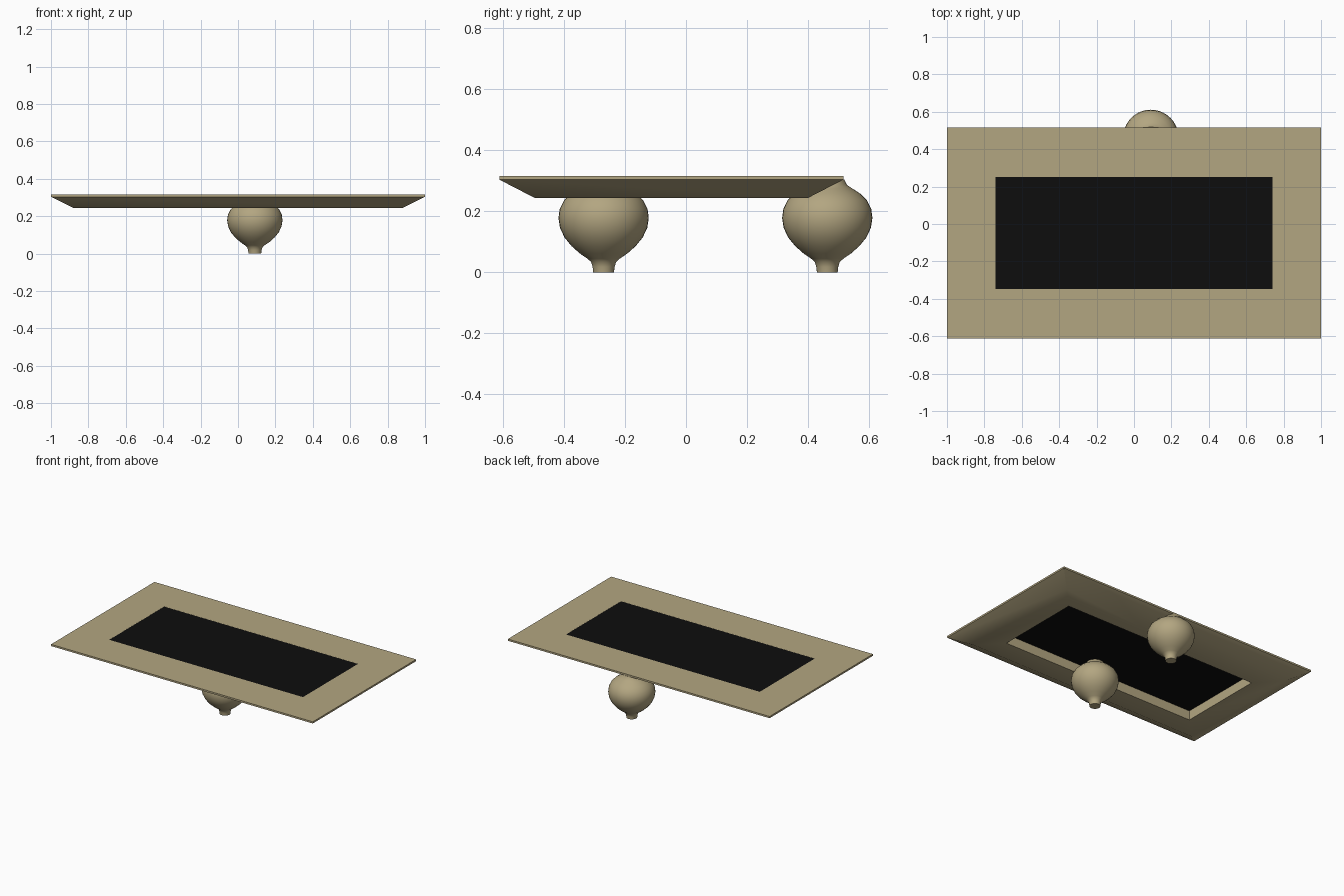
import bpy, bmesh, math

if "Cube" in bpy.data.objects:
    bpy.data.objects.remove(bpy.data.objects["Cube"])


def material(name, rgb):
    m = bpy.data.materials.new(name)
    m.use_nodes = True
    m.diffuse_color = (*rgb, 1)
    bsdf = next(n for n in m.node_tree.nodes if n.type == 'BSDF_PRINCIPLED')
    bsdf.inputs["Base Color"].default_value = (*rgb, 1)
    bsdf.inputs["Roughness"].default_value = 0.6
    return m


tan = material("tan", (0.45, 0.38, 0.22))
black = material("black", (0.004, 0.004, 0.004))


def make_object(name, bm, mat, angle):
    bmesh.ops.recalc_face_normals(bm, faces=bm.faces)
    mesh = bpy.data.meshes.new(name)
    bm.to_mesh(mesh)
    bm.free()
    mesh.materials.append(mat)
    obj = bpy.data.objects.new(name, mesh)
    bpy.context.collection.objects.link(obj)
    bpy.ops.object.select_all(action='DESELECT')
    obj.select_set(True)
    bpy.context.view_layer.objects.active = obj
    bpy.ops.object.shade_smooth_by_angle(angle=math.radians(angle))
    return obj


def bridge(bm, a, b):
    n = len(a)
    for i in range(n):
        bm.faces.new((a[i], a[(i + 1) % n], b[(i + 1) % n], b[i]))


def rectangle(bm, half_x, half_y, z, y_mid=-0.048):
    return [bm.verts.new((sx * half_x, y_mid + sy * half_y, z))
            for sx, sy in ((-1, -1), (1, -1), (1, 1), (-1, 1))]


# Frame: rectangular rings swept around a central opening
bm = bmesh.new()
sections = [(0.74, 0.30, 0.316), (1.0, 0.564, 0.316), (1.0, 0.564, 0.304),
            (0.88, 0.448, 0.244), (0.74, 0.30, 0.244)]
rings = [rectangle(bm, *s) for s in sections]
for a, b in zip(rings, rings[1:] + rings[:1]):
    bridge(bm, a, b)
make_object("frame", bm, tan, 35)

# Dark panel filling the opening, almost flush with the top
bm = bmesh.new()
low = rectangle(bm, 0.74, 0.30, 0.308)
high = rectangle(bm, 0.74, 0.30, 0.3155)
bridge(bm, low, high)
bm.faces.new(low)
bm.faces.new(high)
make_object("panel", bm, black, 30)

# Turned bulb feet, lathed from (radius, height) points
profile = [(0.034, 0), (0.036, 0.018), (0.041, 0.034), (0.053, 0.045),
           (0.078, 0.062), (0.105, 0.086), (0.128, 0.114), (0.143, 0.146),
           (0.148, 0.178), (0.144, 0.208), (0.130, 0.236), (0.108, 0.258),
           (0.082, 0.275), (0.064, 0.287), (0.056, 0.304)]


def bulb_foot(name, x, y, sides=40):
    bm = bmesh.new()
    loops = [[bm.verts.new((x + r * math.cos(math.tau * i / sides),
                            y + r * math.sin(math.tau * i / sides), z))
              for i in range(sides)] for r, z in profile]
    for a, b in zip(loops, loops[1:]):
        bridge(bm, a, b)
    bm.faces.new(loops[0])
    bm.faces.new(loops[-1])
    make_object(name, bm, tan, 40)


bulb_foot("front_foot", 0.09, -0.27)
bulb_foot("back_foot", 0.09, 0.463)
